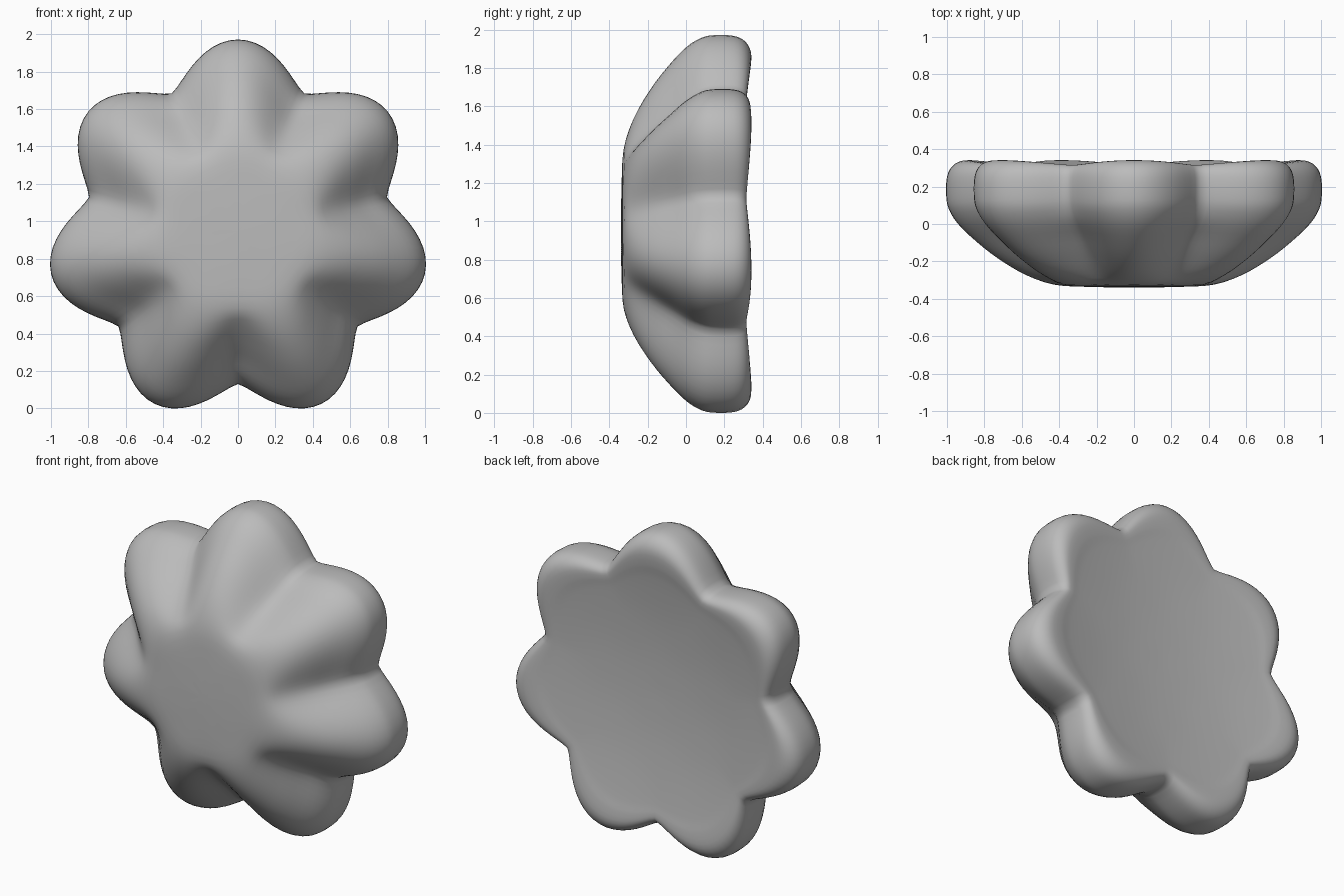
import bpy, bmesh, math

if "Cube" in bpy.data.objects:
    bpy.data.objects.remove(bpy.data.objects["Cube"])

LOBES = 7
STEPS = 140      # points around the outline
SUB = 3          # spline steps between profile points

# Matching (radius, y) profiles, front centre to back centre
LOBE = [(0, -.34), (.25, -.336), (.43, -.325), (.585, -.275), (.735, -.19), (.86, -.095),
        (.96, 0), (1.01, .08), (1.024, .15), (1.02, .25), (.99, .31), (.93, .34),
        (.84, .335), (.75, .318), (.5, .285), (.25, .266), (0, .26)]
VALLEY = [(0, -.34), (.25, -.336), (.41, -.322), (.495, -.265), (.59, -.17), (.68, -.07),
          (.765, .02), (.805, .1), (.817, .18), (.814, .25), (.80, .29), (.775, .312),
          (.74, .314), (.68, .305), (.5, .285), (.25, .266), (0, .26)]


def smooth_profile(points):
    """Catmull-Rom curve through the profile points."""
    out = []
    for i in range(len(points) - 1):
        a, b = points[max(i - 1, 0)], points[i]
        c, d = points[i + 1], points[min(i + 2, len(points) - 1)]
        for s in range(SUB):
            t = s / SUB
            out.append(tuple(0.5 * (2 * q + (r - p) * t + (2 * p - 5 * q + 4 * r - w) * t * t
                                    + (3 * q - p - 3 * r + w) * t ** 3)
                             for p, q, r, w in zip(a, b, c, d)))
    return out + [points[-1]]


lobe, valley = smooth_profile(LOBE), smooth_profile(VALLEY)

# Flower-shaped dish: rings blended between lobe and valley profiles
bm = bmesh.new()
rings = []
for (r1, y1), (r0, y0) in zip(lobe[1:-1], valley[1:-1]):
    ring = []
    # valleys are rounder towards the front face
    power = 1.35 + 0.65 * min(1, max(0, (0.1 - y0) / 0.3))
    for k in range(STEPS):
        a = 2 * math.pi * k / STEPS
        w = abs(math.cos(LOBES * a / 2)) ** power
        r, y = r0 + (r1 - r0) * w, y0 + (y1 - y0) * w
        ring.append(bm.verts.new((r * math.sin(a), y, r * math.cos(a))))
    rings.append(ring)
front = bm.verts.new((0, LOBE[0][1], 0))
back = bm.verts.new((0, LOBE[-1][1], 0))
for k in range(STEPS):
    n = (k + 1) % STEPS
    bm.faces.new((front, rings[0][k], rings[0][n]))
    bm.faces.new((back, rings[-1][n], rings[-1][k]))
    for p, q in zip(rings, rings[1:]):
        bm.faces.new((p[k], q[k], q[n], p[n]))
bmesh.ops.recalc_face_normals(bm, faces=bm.faces)

# Stand it on the ground
low = min(v.co.z for v in bm.verts)
bmesh.ops.translate(bm, verts=bm.verts, vec=(0, 0, -low))
for f in bm.faces:
    f.smooth = True

mesh = bpy.data.meshes.new("flower_dish")
bm.to_mesh(mesh)
bm.free()
obj = bpy.data.objects.new("flower_dish", mesh)
bpy.context.collection.objects.link(obj)

grey = bpy.data.materials.new("plain_grey")
grey.diffuse_color = (0.5, 0.5, 0.5, 1)
grey.use_nodes = True
grey.node_tree.nodes["Principled BSDF"].inputs["Base Color"].default_value = grey.diffuse_color
mesh.materials.append(grey)
